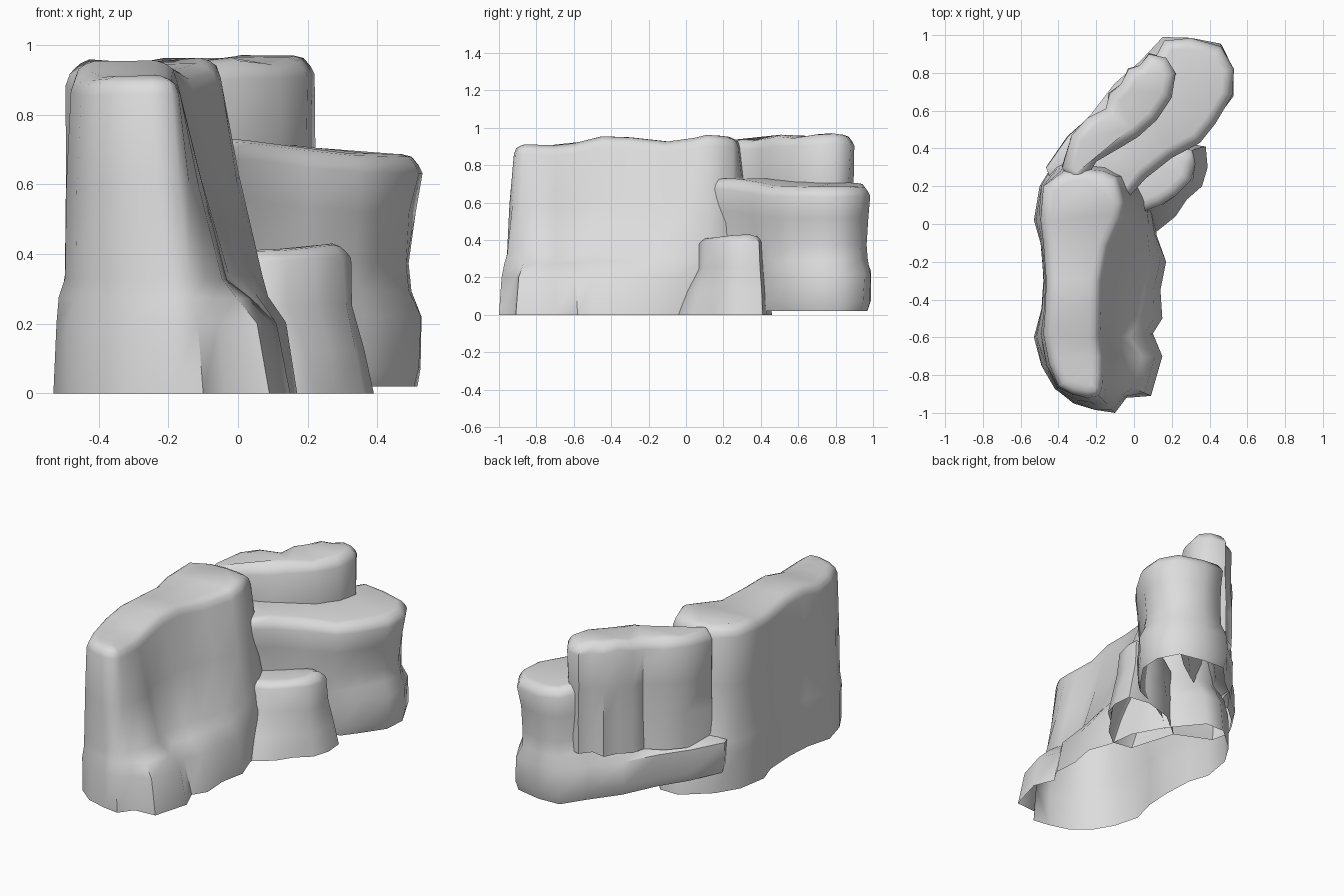
import bpy, bmesh, random
from mathutils import Vector

if "Cube" in bpy.data.objects:
    bpy.data.objects.remove(bpy.data.objects["Cube"])

random.seed(4)
stone = bpy.data.materials.new("grey stone")
stone.diffuse_color = (0.72, 0.72, 0.72, 1)
stone.use_nodes = True
stone.node_tree.nodes["Principled BSDF"].inputs["Base Color"].default_value = stone.diffuse_color


def inset(poly, d):
    """Move a counter-clockwise outline inwards along its vertex normals."""
    n, out = len(poly), []
    for i, p in enumerate(poly):
        t = (Vector(poly[(i + 1) % n]) - Vector(poly[i - 1])).normalized()
        out.append((p[0] - t.y * d, p[1] + t.x * d))
    return out


def mix(a, b, f):
    return [(p[0] + (q[0] - p[0]) * f, p[1] + (q[1] - p[1]) * f) for p, q in zip(a, b)]


def flute(poly, d):
    """Push every second corner inwards to make vertical grooves."""
    return [q if i % 2 else p for i, (p, q) in enumerate(zip(poly, inset(poly, d)))]


def curve(pts, v):
    """Piecewise linear height from (position, height) pairs."""
    for (a, za), (b, zb) in zip(pts, pts[1:]):
        if v <= b:
            return za + (zb - za) * max(0, (v - a) / (b - a))
    return pts[-1][1]


def rock(name, rings, top, bottom):
    """Loft outlines (height share, outline), round the rim and cap the top."""
    t, rim = rings[-1]
    rings = rings + [(t + 0.035, inset(rim, 0.012)), (0.99, inset(rim, 0.032)),
                     (1.0, inset(rim, 0.06))]
    bm = bmesh.new()
    n, rows = len(rim), []
    for k, (f, poly) in enumerate(rings):
        row = []
        for x, y in poly:
            lo, hi = bottom(x, y), top(x, y)
            j = 0.006 if 0 < k < len(rings) - 4 else 0
            row.append(bm.verts.new((x + random.uniform(-j, j), y + random.uniform(-j, j),
                                     lo + (hi - lo) * f)))
        rows.append(row)
    for a, b in zip(rows, rows[1:]):
        for i in range(n):
            j = (i + 1) % n
            bm.faces.new((a[i], a[j], b[j], b[i]))
    cap = bm.faces.new(rows[-1])
    bmesh.ops.triangulate(bm, faces=[cap])
    me = bpy.data.meshes.new(name)
    bm.to_mesh(me)
    bm.free()
    me.materials.append(stone)
    ob = bpy.data.objects.new(name, me)
    bpy.context.collection.objects.link(ob)
    bpy.context.view_layer.objects.active = ob
    ob.select_set(True)
    bpy.ops.object.shade_smooth_by_angle(angle=0.9)
    ob.select_set(False)


# Main cliff: wide foot, shelf on the right, long narrow top
foot = [(-.1, -1), (-.04, -.92), (.09, -.91), (.15, -.7), (.1, -.58), (.15, -.5),
        (.14, -.35), (.17, -.2), (.12, -.06), (.1, .1), (0, .28), (-.15, .46),
        (-.27, .46), (-.42, .33), (-.5, .2), (-.53, .02), (-.49, -.1), (-.48, -.3),
        (-.49, -.45), (-.53, -.6), (-.49, -.75), (-.42, -.87), (-.32, -.95), (-.2, -.985)]
shelf = [(-.14, -.95), (-.09, -.9), (-.05, -.84), (-.03, -.7), (-.08, -.6), (-.03, -.48),
         (0, -.35), (.05, -.2), (.065, -.03), (.06, .12), (0, .26), (-.15, .36),
         (-.26, .36), (-.4, .3), (-.48, .2), (-.5, .02), (-.485, -.1), (-.47, -.3),
         (-.48, -.45), (-.5, -.59), (-.47, -.75), (-.41, -.87), (-.31, -.93), (-.21, -.96)]
crest = [(-.19, -.91), (-.17, -.87), (-.165, -.8), (-.165, -.7), (-.18, -.6), (-.175, -.45),
         (-.17, -.3), (-.13, -.12), (-.06, .03), (-.05, .12), (-.09, .25), (-.16, .28),
         (-.25, .29), (-.37, .28), (-.48, .2), (-.495, .02), (-.48, -.1), (-.465, -.3),
         (-.47, -.45), (-.48, -.58), (-.45, -.74), (-.4, -.86), (-.33, -.9), (-.25, -.92)]
ridge = [(-.95, .915), (-.65, .905), (-.45, .955), (-.3, .95), (-.18, .92),
         (0, .935), (.12, .965), (.25, .95)]
rock("main_cliff",
     [(0, foot), (.22, mix(foot, shelf, .25)), (.3, mix(foot, shelf, .65)), (.36, shelf),
      (.65, mix(shelf, crest, .55)), (.94, crest)],
     lambda x, y: curve(ridge, y), lambda x, y: 0)

# Middle terrace: curved block behind, stepping in below the upper rock
terrace = [(-.1, .14), (.05, .29), (.2, .39), (.36, .46), (.43, .55), (.52, .68), (.53, .82),
           (.46, .95), (.3, .985), (.15, .985), (.04, .86), (-.1, .74), (-.22, .58),
           (-.35, .46), (-.46, .3), (-.42, .18)]
waist = [(-.08, .15), (.06, .27), (.2, .37), (.34, .45), (.4, .56), (.48, .68), (.49, .82),
         (.43, .93), (.3, .97), (.17, .96), (.08, .83), (-.02, .69), (-.13, .52),
         (-.22, .42), (-.3, .3), (-.27, .24)]
ledge = [(-.03, .14), (.06, .24), (.2, .35), (.35, .43), (.43, .53), (.52, .68), (.53, .82),
         (.46, .94), (.3, .985), (.16, .97), (.09, .84), (0, .68), (-.1, .52),
         (-.2, .42), (-.26, .3), (-.2, .2)]
rock("middle_terrace",
     [(0, inset(terrace, .015)), (.08, terrace), (.3, terrace), (.41, mix(terrace, waist, .85)),
      (.53, waist), (.75, mix(waist, flute(ledge, .015), .6)), (.92, ledge)],
     lambda x, y: curve([(0, .73), (.15, .71), (.3, .69), (.53, .685)], x),
     lambda x, y: curve([(-.46, .12), (0, .04), (.2, .02)], x))

# Upper rock: tall diagonal block standing on the terrace, overhanging at the back
upper = [(-.27, .22), (-.2, .33), (-.08, .4), (.02, .46), (.12, .55), (.2, .67), (.22, .8),
         (.17, .88), (.08, .9), (.03, .84), (-.03, .82), (-.07, .74), (-.13, .69), (-.15, .61),
         (-.25, .56), (-.33, .47), (-.38, .3), (-.34, .23)]
grooved = flute(upper, .015)
rock("upper_rock",
     [(0, upper), (.3, grooved), (.6, mix(upper, grooved, .6)), (.92, upper)],
     lambda x, y: curve([(.2, .94), (.38, .935), (.5, .965), (.6, .945), (.75, .975),
                         (.9, .955)], y),
     lambda x, y: .3 + .02 * (x > 0))

# Low rock: small step in the corner on the right
low_foot = [(0, -.02), (.12, -.04), (.22, .04), (.28, .13), (.36, .2), (.39, .3), (.38, .41),
            (.25, .43), (.08, .38), (-.08, .25)]
low_top = [(-.05, .1), (.06, .07), (.14, .1), (.22, .15), (.3, .23), (.325, .32), (.31, .39),
           (.22, .41), (.08, .36), (-.08, .25)]
rock("low_rock",
     [(0, low_foot), (.3, mix(low_foot, low_top, .35)), (.6, mix(low_foot, low_top, .9)),
      (.92, low_top)],
     lambda x, y: curve([(0, .41), (.15, .415), (.27, .43), (.33, .42)], x),
     lambda x, y: 0)
